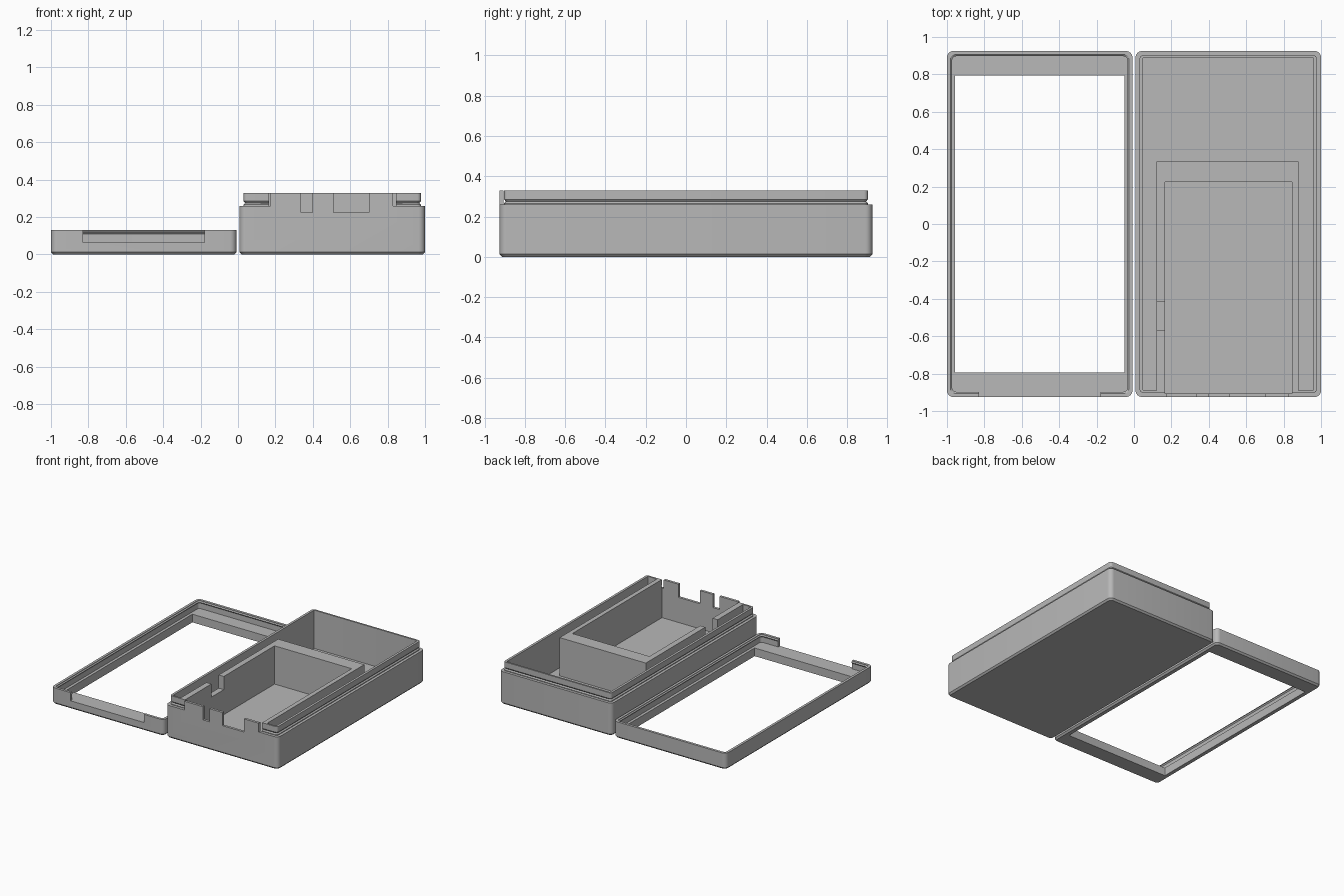
import bpy, bmesh, math

if "Cube" in bpy.data.objects:
    bpy.data.objects.remove(bpy.data.objects["Cube"])

grey = bpy.data.materials.new("plain grey")
grey.diffuse_color = (0.48, 0.48, 0.48, 1)
grey.use_nodes = True
grey.node_tree.nodes["Principled BSDF"].inputs["Base Color"].default_value = grey.diffuse_color
SEG = 6


def rounded_ring(bm, x0, x1, y0, y1, r, z):
    """Rounded rectangle of vertices, counter-clockwise."""
    corners = [(x1 - r, y1 - r), (x0 + r, y1 - r), (x0 + r, y0 + r), (x1 - r, y0 + r)]
    out = []
    for q, (cx, cy) in enumerate(corners):
        for i in range(SEG + 1):
            a = math.pi / 2 * (q + i / SEG)
            out.append(bm.verts.new((cx + r * math.cos(a), cy + r * math.sin(a), z)))
    return out


def stack(name, bounds, profile, tube=False):
    """Skin rings; each profile entry is (inset_x, inset_y, radius, z)."""
    x0, x1, y0, y1 = bounds
    bm = bmesh.new()
    rings = [rounded_ring(bm, x0 + ix, x1 - ix, y0 + iy, y1 - iy, r, z)
             for ix, iy, r, z in profile]
    pairs = list(zip(rings, rings[1:]))
    if tube:
        pairs.append((rings[-1], rings[0]))
    else:
        bm.faces.new(rings[0][::-1])
        bm.faces.new(rings[-1])
    n = len(rings[0])
    for a, b in pairs:
        for i in range(n):
            j = (i + 1) % n
            bm.faces.new((a[i], a[j], b[j], b[i]))
    bmesh.ops.recalc_face_normals(bm, faces=bm.faces)
    return to_object(name, bm)


def block(x0, x1, y0, y1, z0, z1):
    bm = bmesh.new()
    bmesh.ops.create_cube(bm, size=1)
    for v in bm.verts:
        v.co = ((x0 + x1) / 2 + v.co.x * (x1 - x0),
                (y0 + y1) / 2 + v.co.y * (y1 - y0),
                (z0 + z1) / 2 + v.co.z * (z1 - z0))
    return to_object("helper_block", bm)


def to_object(name, bm):
    me = bpy.data.meshes.new(name)
    bm.to_mesh(me)
    bm.free()
    me.materials.append(grey)
    ob = bpy.data.objects.new(name, me)
    bpy.context.collection.objects.link(ob)
    return ob


def combine(ob, operation, *dims):
    """Apply one boolean with a block, then remove the block."""
    tool = block(*dims)
    mod = ob.modifiers.new("cut", 'BOOLEAN')
    mod.operation, mod.solver, mod.object = operation, 'EXACT', tool
    bpy.context.view_layer.update()
    me = bpy.data.meshes.new_from_object(ob.evaluated_get(bpy.context.evaluated_depsgraph_get()))
    ob.modifiers.clear()
    ob.data = me
    bpy.data.objects.remove(tool)


def finish(ob):
    bpy.ops.object.select_all(action='DESELECT')
    ob.select_set(True)
    bpy.context.view_layer.objects.active = ob
    bpy.ops.object.shade_smooth_by_angle(angle=math.radians(30))


# Case lid: open frame with ledge, snap ridge and front notch
lid = stack("case_lid", (-1.0, -0.008, -0.925, 0.925), [
    (0.042, 0.132, 0.002, 0.0),
    (0.012, 0.012, 0.025, 0.0),
    (0.0, 0.0, 0.035, 0.013),
    (0.0, 0.0, 0.035, 0.13),
    (0.02, 0.02, 0.02, 0.13),
    (0.02, 0.02, 0.02, 0.126),
    (0.028, 0.028, 0.02, 0.119),
    (0.02, 0.02, 0.02, 0.109),
    (0.02, 0.02, 0.02, 0.065),
    (0.042, 0.132, 0.002, 0.065),
], tube=True)
combine(lid, 'DIFFERENCE', -0.83, -0.18, -1.0, -0.89, 0.065, 0.3)
finish(lid)

# Case base: chamfered tray with a grooved lip
base = stack("case_base", (0.008, 1.0, -0.925, 0.925), [
    (0.012, 0.012, 0.025, 0.0),
    (0.0, 0.0, 0.035, 0.013),
    (0.0, 0.0, 0.035, 0.26),
    (0.022, 0.022, 0.02, 0.26),
    (0.022, 0.022, 0.02, 0.266),
    (0.031, 0.031, 0.016, 0.274),
    (0.022, 0.022, 0.02, 0.285),
    (0.022, 0.022, 0.02, 0.33),
    (0.041, 0.036, 0.003, 0.33),
    (0.041, 0.036, 0.003, 0.025),
])
# Inner compartment walls, then its cavity
combine(base, 'UNION', 0.12, 0.88, -0.895, 0.335, 0.015, 0.33)
combine(base, 'DIFFERENCE', 0.165, 0.845, -0.905, 0.225, 0.025, 0.5)
# Front tab flush with the outside
combine(base, 'UNION', 0.175, 0.83, -0.925, -0.905, 0.2, 0.33)
# Port notches in the tab and wire notch in the compartment wall
for x0, x1 in ((0.337, 0.397), (0.51, 0.70)):
    combine(base, 'DIFFERENCE', x0, x1, -1.0, -0.87, 0.225, 0.5)
combine(base, 'DIFFERENCE', 0.10, 0.20, -0.57, -0.415, 0.225, 0.5)
finish(base)
